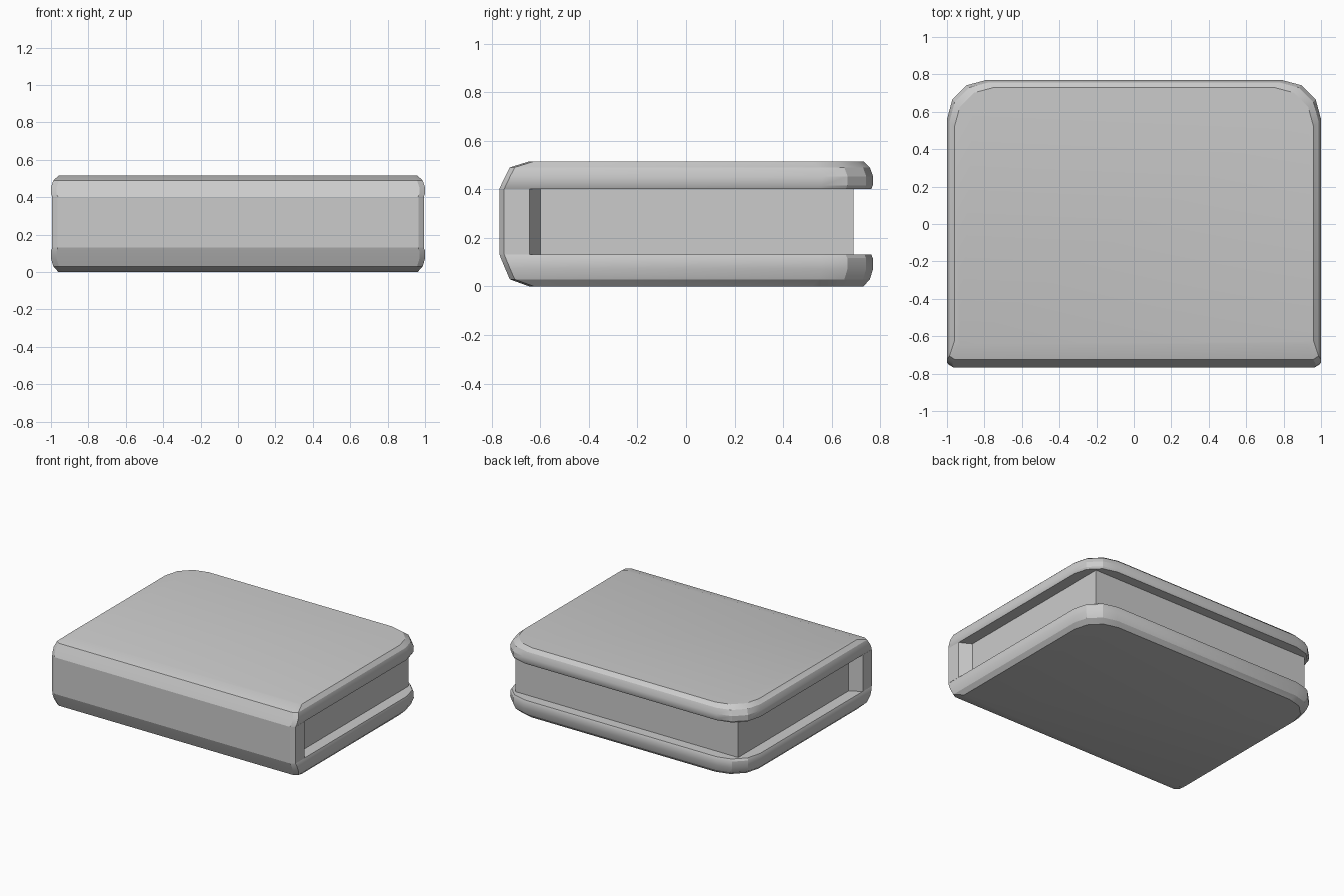
import bpy, bmesh, math

if "Cube" in bpy.data.objects:
    bpy.data.objects.remove(bpy.data.objects["Cube"])


def loft(name, rings):
    """Skin a stack of equal-length point rings and cap both ends."""
    bm = bmesh.new()
    rows = [[bm.verts.new(p) for p in ring] for ring in rings]
    for a, b in zip(rows, rows[1:]):
        for i in range(len(a)):
            j = (i + 1) % len(a)
            bm.faces.new((a[i], a[j], b[j], b[i]))
    bm.faces.new(rows[0])
    bm.faces.new(rows[-1])
    bmesh.ops.recalc_face_normals(bm, faces=bm.faces)
    mesh = bpy.data.meshes.new(name)
    bm.to_mesh(mesh)
    bm.free()
    obj = bpy.data.objects.new(name, mesh)
    bpy.context.collection.objects.link(obj)
    bpy.ops.object.select_all(action='DESELECT')
    obj.select_set(True)
    bpy.context.view_layer.objects.active = obj
    bpy.ops.object.shade_smooth_by_angle(angle=math.radians(25))
    return obj


def mirrored(half, z):
    """Complete a right-hand half outline across x = 0 at height z."""
    return ([(x, y, z) for x, y in half]
            + [(-x, y, z) for x, y in reversed(half)])


def board_outline(inset, front):
    """Right half of a cover board: small front corner, rounded back corner."""
    w, back, r = 1 - inset, 0.77 - inset, 0.21
    half = [(w - 0.03, front), (w, front + 0.02)]
    for i in range(4):
        a = math.radians(30 * i)
        half.append((w - r + r * math.cos(a), back - r + r * math.sin(a)))
    return half


# Cover boards: (height fraction from page side outwards, inset, front y)
STEPS = [(0, 0.007, -0.768), (0.12, 0.001, -0.762), (0.45, 0, -0.744),
         (0.78, 0.013, -0.725), (1, 0.04, -0.645)]
for name, inner, outer in (("top_board", 0.402, 0.515),
                           ("bottom_board", 0.132, 0.0)):
    loft(name, [mirrored(board_outline(inset, front), inner + t * (outer - inner))
                for t, inset, front in STEPS])

# Spine: flat outer face, inner ends slanting in to the pages
spine = [(0.965, -0.768), (0.994, -0.75), (0.994, -0.645), (0.91, -0.60)]
loft("spine", [mirrored(spine, z) for z in (0.132, 0.402)])

# Page block, recessed on three sides
pages = [(0.91, -0.60), (0.91, 0.69)]
loft("pages", [mirrored(pages, z) for z in (0.132, 0.402)])
